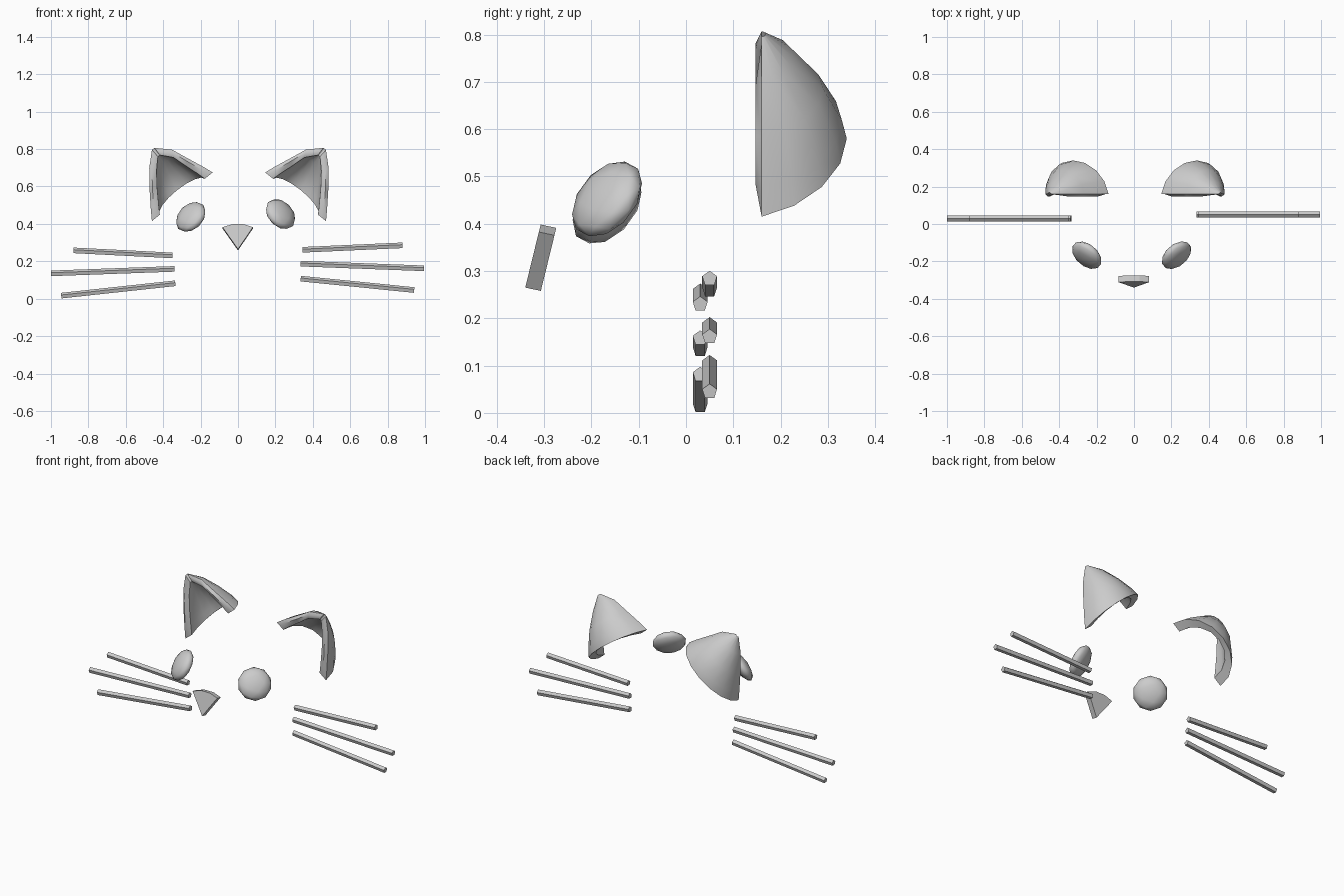
import bpy, bmesh, math
from mathutils import Vector

old = bpy.data.objects.get("Cube")
if old:
    bpy.data.objects.remove(old)

grey = bpy.data.materials.new("light_grey")
grey.use_nodes = True
GREY = (0.6, 0.6, 0.6, 1)
grey.diffuse_color = GREY
grey.node_tree.nodes["Principled BSDF"].inputs["Base Color"].default_value = GREY


def finish(bm, name, smooth=None):
    bmesh.ops.recalc_face_normals(bm, faces=bm.faces)
    mesh = bpy.data.meshes.new(name)
    bm.to_mesh(mesh)
    bm.free()
    mesh.materials.append(grey)
    obj = bpy.data.objects.new(name, mesh)
    bpy.context.collection.objects.link(obj)
    if smooth:
        bpy.ops.object.select_all(action='DESELECT')
        obj.select_set(True)
        bpy.context.view_layer.objects.active = obj
        bpy.ops.object.shade_smooth_by_angle(angle=math.radians(smooth))
    return obj


def loft(bm, rings):
    """Skin closed rings and cap both ends' open loops."""
    for a, b in zip(rings, rings[1:]):
        n = len(a)
        for i in range(n):
            j = (i + 1) % n
            bm.faces.new((a[i], a[j], b[j], b[i]))


# Ears: cupped shells with a rounded rim, lofted from base to tip
ARC = 8
# height along the ear, inner side, outer side, depth of cup
LEVELS = [(0, -.208, .208, .18), (.05, -.19, .175, .17), (.14, -.152, .112, .13),
          (.23, -.115, .042, .065), (.297, -.048, -.03, .008)]
ALONG = Vector((.625, 0, .781))
ACROSS = Vector((.781, 0, -.625))
EAR_BASE = Vector((.308, .16, .545))


def ear(side, name):
    bm = bmesh.new()

    def point(s, t, y):
        p = EAR_BASE + ACROSS * s + ALONG * t + Vector((0, y, 0))
        return bm.verts.new((side * p.x + (.005 if side < 0 else 0) * 2, p.y, p.z))

    rings = []
    for t, lo, hi, depth in LEVELS:
        mid, half = (lo + hi) / 2, (hi - lo) / 2
        lip = -.013 if 0 < t < .25 else 0
        lift = .045 * (1 - t / .297)

        def arc(scale, height, thin):
            pts = []
            for i in range(ARC + 1):
                a = math.pi * i / ARC
                pts.append((mid - math.cos(a) * half * scale,
                            t * height + lift * math.sin(a),
                            depth * thin * math.sin(a)))
            return pts

        outer, inner = arc(1, 1, 1), arc(.74, .84, .82)
        rim_a = (mid - half * .9, t * .94, lip)
        rim_b = (mid + half * .9, t * .94, lip)
        section = outer + [rim_b] + inner[::-1] + [rim_a]
        rings.append([point(*p) for p in section])
    loft(bm, rings)
    # Close the base band and the tip
    for ring in (rings[0], rings[-1]):
        n = ARC + 1
        out, inn = ring[:n], ring[n + 1:2 * n + 1][::-1]
        for i in range(ARC):
            bm.faces.new((out[i], out[i + 1], inn[i + 1], inn[i]))
        bm.faces.new((out[0], inn[0], ring[-1]))
        bm.faces.new((out[-1], ring[n], inn[-1]))
    # Close the hollow end inside the tip
    bm.faces.new(rings[-1][ARC + 2:2 * ARC + 3])
    finish(bm, name, 50)


ear(1, "left_ear")
ear(-1, "right_ear")


# Eyes: flattened balls facing outward, forward and up
def eye(name, center, normal):
    bm = bmesh.new()
    bmesh.ops.create_icosphere(bm, subdivisions=2, radius=.093)
    for v in bm.verts:
        v.co.z *= .4
    turn = Vector(normal).to_track_quat('Z', 'Y')
    for v in bm.verts:
        v.co = turn @ v.co + Vector(center)
    finish(bm, name, 50)


eye("left_eye", (.2275, -.167, .4525), (.55, -.65, .53))
eye("right_eye", (-.2525, -.167, .4375), (-.55, -.65, .53))

# Nose: tilted wedge slab with a slightly arched top
bm = bmesh.new()
outline = [(0, 0), (.08, .12), (.03, .136), (-.03, .136), (-.083, .12)]
front = [bm.verts.new((x, -.34 + h * .24, .265 + h * .98)) for x, h in outline]
back = [bm.verts.new(v.co + Vector((0, .033, -.007))) for v in front]
bm.faces.new(front)
bm.faces.new(back[::-1])
loft(bm, [front, back])
finish(bm, "nose")


# Whiskers: thin five-sided rods
def whisker(name, y, x0, z0, x1, z1):
    bm = bmesh.new()
    d = Vector((x1 - x0, 0, z1 - z0)).normalized()
    up = d.cross(Vector((0, 1, 0)))
    if up.z < 0:
        up = -up
    rings = []
    for x, z in ((x0, z0), (x1, z1)):
        ring = []
        for i in range(5):
            a = math.tau * i / 5
            offset = up * math.cos(a) + Vector((0, math.sin(a), 0))
            ring.append(bm.verts.new(Vector((x, y, z)) + offset * .0165))
        rings.append(ring)
        bm.faces.new(ring)
    loft(bm, rings)
    finish(bm, name)


whisker("left_whisker_top", .05, .345, .26, .88, .284)
whisker("left_whisker_middle", .05, .335, .186, .995, .161)
whisker("left_whisker_bottom", .05, .335, .106, .942, .045)
whisker("right_whisker_top", .03, -.35, .23, -.88, .257)
whisker("right_whisker_middle", .03, -.34, .158, -.999, .134)
whisker("right_whisker_bottom", .03, -.335, .081, -.945, .015)
